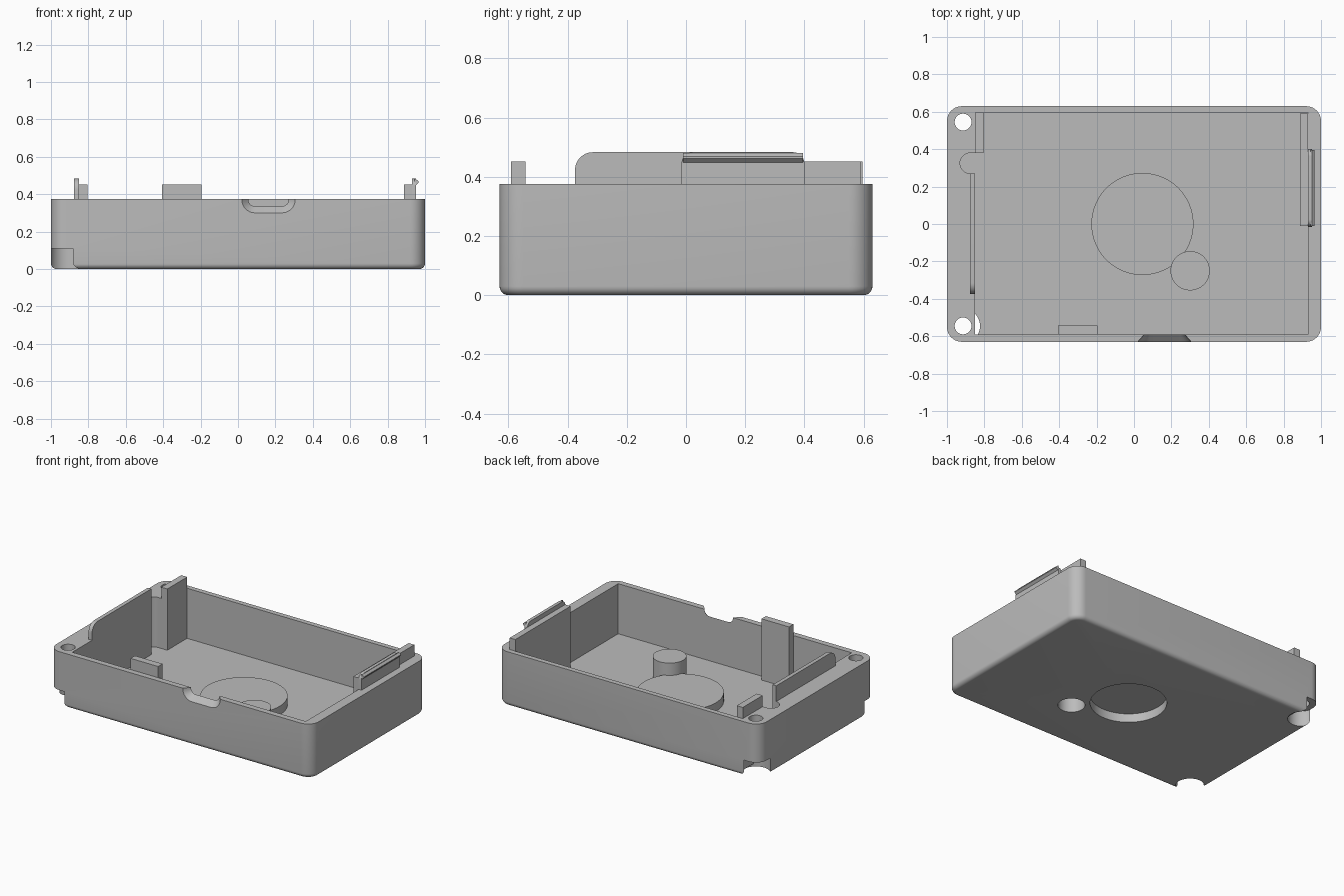
import bpy, bmesh, math
from mathutils import Vector

if "Cube" in bpy.data.objects:
    bpy.data.objects.remove(bpy.data.objects["Cube"], do_unlink=True)

grey = bpy.data.materials.new("light grey plastic")
grey.use_nodes = True
COL = (0.5, 0.5, 0.5, 1)
grey.diffuse_color = COL
grey.node_tree.nodes["Principled BSDF"].inputs["Base Color"].default_value = COL


def finish(name, bm):
    bmesh.ops.recalc_face_normals(bm, faces=bm.faces)
    me = bpy.data.meshes.new(name)
    bm.to_mesh(me)
    bm.free()
    me.materials.append(grey)
    ob = bpy.data.objects.new(name, me)
    bpy.context.collection.objects.link(ob)
    return ob


def loft(name, ring_a, ring_b):
    """Solid between two matching closed rings of points."""
    bm = bmesh.new()
    a = [bm.verts.new(p) for p in ring_a]
    b = [bm.verts.new(p) for p in ring_b]
    n = len(a)
    bm.faces.new(a)
    bm.faces.new(b)
    for i in range(n):
        bm.faces.new((a[i], a[(i + 1) % n], b[(i + 1) % n], b[i]))
    return finish(name, bm)


def prism(name, pts, vec):
    pts = [Vector(p) for p in pts]
    return loft(name, pts, [p + Vector(vec) for p in pts])


def box(name, x0, x1, y0, y1, z0, z1):
    return prism(name, [(x0, y0, z0), (x1, y0, z0), (x1, y1, z0), (x0, y1, z0)], (0, 0, z1 - z0))


def cyl(name, x, y, r, z0, z1, n=64):
    ring = [(x + r * math.cos(2 * math.pi * i / n), y + r * math.sin(2 * math.pi * i / n), z0) for i in range(n)]
    return prism(name, ring, (0, 0, z1 - z0))


def arc(cx, cy, r, a0, a1, n=8):
    return [(cx + r * math.cos(math.radians(a0 + (a1 - a0) * i / n)),
             cy + r * math.sin(math.radians(a0 + (a1 - a0) * i / n))) for i in range(n + 1)]


def combine(target, tool, op="DIFFERENCE"):
    mod = target.modifiers.new("cut", "BOOLEAN")
    mod.operation = op
    mod.solver = "EXACT"
    mod.object = tool
    bpy.context.view_layer.objects.active = target
    bpy.ops.object.modifier_apply(modifier=mod.name)
    bpy.data.objects.remove(tool, do_unlink=True)


W, D, H, FLOOR = 1.0, 0.63, 0.375, 0.03

# Tray body: rounded corners, softened bottom edge
R, F = 0.08, 0.03


def outline(inset, z):
    r = R - inset
    pts = []
    for sx, sy, a in ((1, 1, 0), (-1, 1, 90), (-1, -1, 180), (1, -1, 270)):
        pts += arc(sx * (W - R), sy * (D - R), r, a, a + 90, 10)
    return [(x, y, z) for x, y in pts]


bm = bmesh.new()
steps = [math.radians(90 * i / 6) for i in range(7)]
levels = [(F * (1 - math.sin(t)), F * (1 - math.cos(t))) for t in steps] + [(0, H)]
rings = [[bm.verts.new(p) for p in outline(i, z)] for i, z in levels]
for lo, hi in zip(rings, rings[1:]):
    for i in range(len(lo)):
        j = (i + 1) % len(lo)
        bm.faces.new((lo[i], lo[j], hi[j], hi[i]))
bm.faces.new(rings[0])
bm.faces.new(rings[-1])
tray = finish("tray", bm)

# Cavity and the round-ended channel in the side wall
combine(tray, box("cavity_cutter", -0.85, 0.93, -0.59, 0.595, FLOOR, 0.6))
channel = [(x, y, FLOOR) for x, y in arc(-0.875, 0.325, 0.055, 90, 270, 16)]
combine(tray, prism("channel_cutter", channel + [(-0.8, 0.27, FLOOR), (-0.8, 0.38, FLOOR)], (0, 0, 0.5)))

# Round bosses on the floor, hollow underneath
bosses = ((0.045, 0.0, 0.273, 0.24, 0.09), (0.3, -0.25, 0.105, 0.085, 0.175))
for x, y, r, _, top in bosses:
    combine(tray, cyl("boss", x, y, r, 0.015, top), "UNION")
for x, y, _, r, top in bosses:
    combine(tray, cyl("recess_cutter", x, y, r, -0.1, top - 0.03))

# Corner screw holes with open counterbores below
for s in (-1, 1):
    combine(tray, cyl("hole_cutter", -0.914, s * 0.545, 0.045, -0.1, 0.6, 32))
    combine(tray, cyl("counterbore_cutter", -0.914, s * 0.545, 0.091, -0.1, 0.11, 48))


# Flared cable port in the front rim
def port(y):
    o = (-y - 0.59) * 0.875
    hw, bot, r, cx = 0.108 + o, 0.335 - o, 0.036 + o, 0.163
    pts = [(cx - hw, 0.45)] + arc(cx - hw + r, bot + r, r, 180, 270) + arc(cx + hw - r, bot + r, r, 270, 360) + [(cx + hw, 0.45)]
    return [(x, y, z) for x, z in pts]


combine(tray, loft("port_cutter", port(-0.65), port(-0.58)))

# Upright tabs rising from the floor
front_tab = box("front_tab", -0.405, -0.195, -0.591, -0.543, 0.02, 0.452)
corner_tab = box("corner_tab", -0.851, -0.805, 0.38, 0.597, 0.02, 0.452)
side_tab = box("side_tab", 0.888, 0.931, -0.012, 0.59, 0.02, 0.452)

# Side plate on the rim with one rounded corner
profile = [(0.27, 0.365), (0.27, 0.483)] + arc(-0.315, 0.423, 0.06, 90, 180) + [(-0.375, 0.365)]
side_plate = prism("side_plate", [(-0.877, y, z) for y, z in profile], (0.027, 0, 0))

# Snap clip: thin plate with a ridge along its outer top edge
profile = [(-0.015, 0.365)] + arc(0.023, 0.445, 0.038, 180, 90) + arc(0.362, 0.445, 0.038, 90, 0) + [(0.4, 0.365)]
clip_plate = prism("clip_plate", [(0.93, y, z) for y, z in profile], (0.022, 0, 0))
ridge = [(0.945, 0.448), (0.952, 0.448), (0.966, 0.462), (0.966, 0.468), (0.952, 0.48), (0.945, 0.48)]
clip_ridge = prism("clip_ridge", [(x, -0.01, z) for x, z in ridge], (0, 0.405, 0))

# Smooth shading with sharp edges kept
bpy.ops.object.select_all(action="DESELECT")
for ob in (tray, front_tab, corner_tab, side_tab, side_plate, clip_plate, clip_ridge):
    ob.select_set(True)
bpy.context.view_layer.objects.active = tray
bpy.ops.object.shade_smooth_by_angle(angle=math.radians(30))
